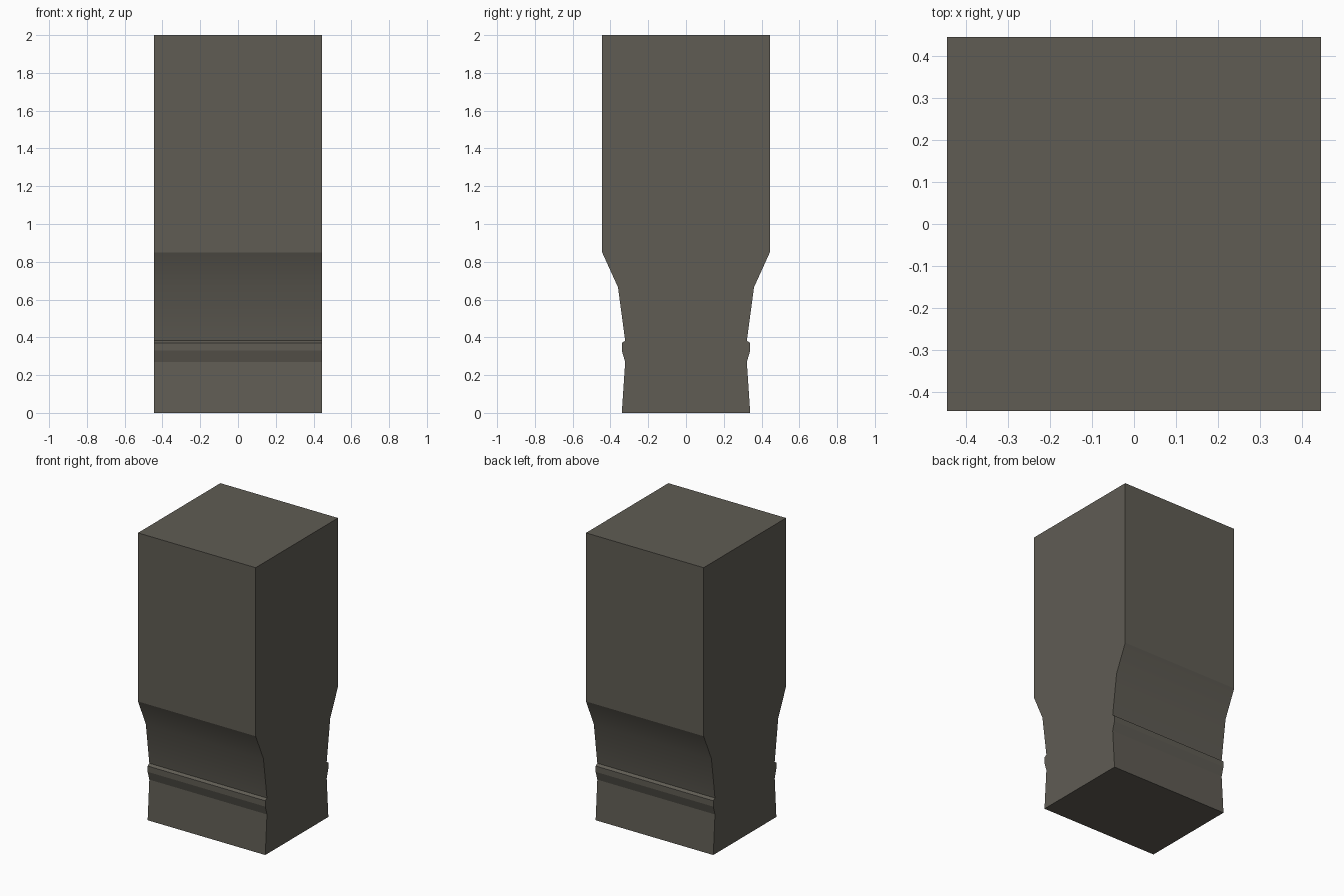
import bpy, bmesh

if "Cube" in bpy.data.objects:
    bpy.data.objects.remove(bpy.data.objects["Cube"])

# Stone colour
mat = bpy.data.materials.new("dark stone")
mat.diffuse_color = (0.115, 0.107, 0.088, 1)
mat.use_nodes = True
mat.node_tree.nodes["Principled BSDF"].inputs["Base Color"].default_value = mat.diffuse_color

# Half profile (y, z) from the foot to the top, mirrored to the other side
HALF = 0.444
half = [(0.34, 0), (0.322, 0.27), (0.34, 0.33), (0.34, 0.37), (0.322, 0.382),
        (0.36, 0.665), (HALF, 0.85), (HALF, 2.0)]
profile = half + [(-y, z) for y, z in reversed(half)]

# Extrude the profile across x
bm = bmesh.new()
face = bm.faces.new([bm.verts.new((-HALF, y, z)) for y, z in profile])
ext = bmesh.ops.extrude_face_region(bm, geom=[face])
verts = [g for g in ext["geom"] if isinstance(g, bmesh.types.BMVert)]
bmesh.ops.translate(bm, verts=verts, vec=(2 * HALF, 0, 0))
bmesh.ops.recalc_face_normals(bm, faces=bm.faces)

# Only the hollow neck is smooth, the other faces are flat
for f in bm.faces:
    z = f.calc_center_median().z
    f.smooth = abs(f.normal.x) < 0.5 and 0.4 < z < 0.84

mesh = bpy.data.meshes.new("carved_post")
bm.to_mesh(mesh)
bm.free()
mesh.materials.append(mat)
post = bpy.data.objects.new("carved_post", mesh)
bpy.context.collection.objects.link(post)
